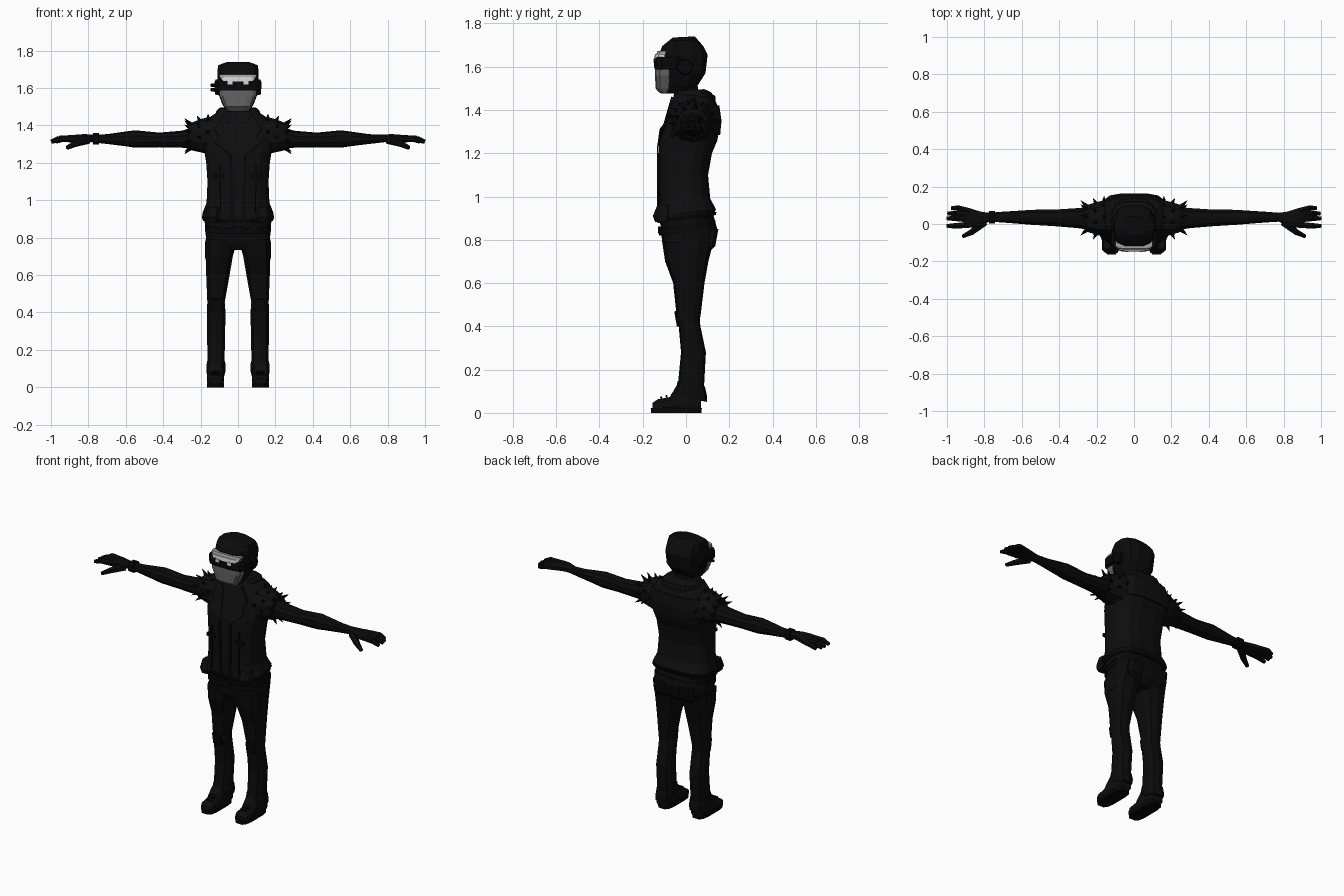
import bpy, bmesh, math
from mathutils import Vector


def material(name, r, g, b):
    m = bpy.data.materials.new(name)
    m.diffuse_color = (r, g, b, 1)
    return m


JACKET = material("black leather", 0.0042, 0.0042, 0.0044)
CLOTH = material("black cloth", 0.0032, 0.0032, 0.0034)
TRIM = material("dark trim", 0.0022, 0.0022, 0.0023)
MASK = material("mask grey", 0.13, 0.13, 0.13)
LIGHT = material("visor white", 0.68, 0.68, 0.68)
SILVER = material("visor silver", 0.36, 0.36, 0.36)


def finish(name, bm, mat):
    bmesh.ops.recalc_face_normals(bm, faces=bm.faces)
    me = bpy.data.meshes.new(name)
    bm.to_mesh(me)
    bm.free()
    me.materials.append(mat)
    ob = bpy.data.objects.new(name, me)
    bpy.context.collection.objects.link(ob)
    return ob


def loft(name, rows, mat, axis="z", n=12, p=0.7, tilt=None, side=1):
    """Skin rows of (t, a0, a1, b0, b1) bounds into a closed tube along an axis."""
    bm = bmesh.new()
    rings = []
    for i, (t, a0, a1, b0, b1) in enumerate(rows):
        ring = []
        for k in range(n):
            w = 2 * math.pi * (k + 0.5) / n
            c, s = math.cos(w), math.sin(w)
            m = math.cos(math.pi / n) ** p
            a = (a0 + a1) / 2 + (a1 - a0) / 2 * math.copysign(abs(c) ** p, c) / m
            b = (b0 + b1) / 2 + (b1 - b0) / 2 * math.copysign(abs(s) ** p, s) / m
            co = {"z": (a, b, t), "x": (t, a, b), "y": (a, t, b)}[axis]
            co = Vector((co[0] * side, co[1], co[2]))
            if tilt:
                co.z += tilt[i] * co.y
            ring.append(bm.verts.new(co))
        rings.append(ring)
    for r, q in zip(rings, rings[1:]):
        for k in range(n):
            j = (k + 1) % n
            bm.faces.new((r[k], r[j], q[j], q[k]))
    bm.faces.new(rings[0])
    bm.faces.new(rings[-1])
    return finish(name, bm, mat)


def tube(name, p0, p1, r0, r1, mat, n=6):
    p0, p1 = Vector(p0), Vector(p1)
    d = p1 - p0
    bm = bmesh.new()
    bmesh.ops.create_cone(bm, cap_ends=True, segments=n, radius1=r0, radius2=r1, depth=d.length)
    bm.transform(d.to_track_quat("Z", "Y").to_matrix().to_4x4())
    bmesh.ops.translate(bm, vec=(p0 + p1) / 2, verts=bm.verts)
    return finish(name, bm, mat)


def box(name, lo, hi, mat):
    lo, hi = Vector(lo), Vector(hi)
    bm = bmesh.new()
    bmesh.ops.create_cube(bm, size=1)
    for v in bm.verts:
        v.co = (lo + hi) / 2 + v.co * (hi - lo)
    return finish(name, bm, mat)


def plate(name, pts, mat, side=1, thick=0.009):
    bm = bmesh.new()
    bm.faces.new([bm.verts.new((x * side, y, z)) for x, y, z in pts])
    ob = finish(name, bm, mat)
    mod = ob.modifiers.new("thickness", "SOLIDIFY")
    mod.thickness = thick
    mod.offset = 0
    return ob


# Head with sloping crown, and neck
loft("head", [(1.475, -.06, .06, -.115, -.01), (1.515, -.085, .085, -.12, .055),
              (1.57, -.105, .105, -.12, .09), (1.655, -.11, .11, -.125, .10),
              (1.695, -.11, .11, -.11, .08), (1.722, -.105, .105, -.08, .055),
              (1.738, -.06, .06, -.06, .04)], CLOTH, p=.65, tilt=[0, 0, 0, 0, 0, .03, .05])
loft("neck", [(1.40, -.07, .07, -.05, .08), (1.47, -.06, .06, -.055, .06),
              (1.54, -.06, .06, -.06, .05)], CLOTH, n=8)

# Face mask, goggle band and bright visor strip
loft("face_mask", [(1.478, -.058, .058, -.122, -.06), (1.50, -.073, .073, -.141, -.06),
                   (1.56, -.098, .098, -.143, -.055), (1.60, -.10, .10, -.143, -.055)],
     MASK, p=.55)
loft("goggle_band", [(1.588, -.122, .122, -.144, -.01), (1.60, -.126, .126, -.147, -.01),
                     (1.632, -.126, .126, -.147, -.01), (1.645, -.12, .12, -.14, -.01)],
     TRIM, p=.55)
loft("visor_strip", [(1.634, -.092, .092, -.146, -.08), (1.658, -.092, .092, -.144, -.08)],
     LIGHT, p=.55)
loft("visor_top", [(1.656, -.099, .099, -.138, -.08), (1.672, -.099, .099, -.132, -.08)],
     SILVER, p=.55)
for s in (1, -1):
    box("visor_tooth", (s * .042 - .013, -.15, 1.618), (s * .042 + .013, -.143, 1.637), LIGHT)
    tube("ear_disc", (s * .09, -.005, 1.60), (s * .122, -.005, 1.60), .042, .034, TRIM, 8)
for z in (1.59, 1.615):
    tube("goggle_knob", (-.11, -.07, z), (-.145, -.075, z), .011, .009, TRIM)

# Jacket body with a hem that slopes up to the back
loft("jacket", [(.875, -.175, .175, -.115, .12), (.925, -.19, .19, -.128, .138),
                (.985, -.168, .168, -.125, .112), (1.10, -.163, .163, -.125, .102),
                (1.20, -.17, .17, -.126, .12), (1.26, -.18, .18, -.122, .145),
                (1.33, -.19, .19, -.10, .157), (1.40, -.185, .185, -.078, .154),
                (1.445, -.15, .15, -.062, .135), (1.475, -.105, .105, -.055, .10)],
     JACKET, n=16, tilt=[.16, .12, .05, 0, 0, 0, 0, 0, 0, 0])
loft("waistband", [(.895, -.186, .186, -.128, .137), (.91, -.192, .192, -.133, .142)],
     TRIM, n=16, tilt=[.14, .14])
loft("back_yoke", [(1.285, -.15, .15, .05, .158), (1.35, -.16, .16, .05, .164),
                   (1.42, -.14, .14, .05, .154)], JACKET)

# Raised collar, lapels, zip edges and pockets
loft("collar", [(1.44, -.125, .125, -.055, .13), (1.475, -.115, .115, -.05, .118),
                (1.492, -.10, .10, -.045, .085)], JACKET, tilt=[.05, .05, .05])
loft("collar_fold", [(1.437, -.085, .085, .09, .137), (1.465, -.08, .08, .08, .135),
                     (1.485, -.075, .075, .06, .10)], JACKET)
for s in (1, -1):
    plate("lapel", [(.035, -.128, 1.235), (.125, -.118, 1.31), (.10, -.096, 1.34),
                    (.125, -.08, 1.38), (.075, -.064, 1.46), (.05, -.075, 1.42)], JACKET, s)
    plate("front_edge", [(.022, -.13, .88), (.04, -.13, .88), (.045, -.13, 1.235),
                         (.032, -.13, 1.235)], TRIM, s, .006)
    plate("front_seam", [(.09, -.126, .93), (.096, -.126, .93), (.10, -.124, 1.2),
                         (.094, -.124, 1.2)], TRIM, s, .006)
    loft("hip_pocket", [(.882, .105, .165, -.143, -.07), (.91, .10, .172, -.153, -.07),
                        (.96, .105, .165, -.133, -.07)], JACKET, n=8, p=.6, side=s)
    box("chest_pocket", (s * .10 - .03, -.13, 1.12), (s * .10 + .03, -.117, 1.14), TRIM)

# Hips, belt and seat
loft("hips", [(.735, -.15, .15, -.085, .09), (.77, -.17, .17, -.105, .128),
              (.84, -.174, .174, -.114, .145), (.93, -.165, .165, -.115, .12)], CLOTH, n=14)
loft("belt", [(.838, -.176, .176, -.122, .135), (.868, -.176, .176, -.122, .135)],
     TRIM, n=14, tilt=[.15, .15])
box("belt_buckle", (-.03, -.129, .828), (.03, -.115, .862), TRIM)

for s in (1, -1):
    # Trousers with knee patch, back pocket and cuff
    loft("trouser_leg", [(.10, .073, .163, -.038, .08), (.28, .069, .165, -.021, .09),
                         (.40, .067, .165, -.032, .065), (.43, .069, .165, -.045, .062),
                         (.455, .071, .164, -.042, .066), (.60, .045, .17, -.057, .083),
                         (.70, .028, .173, -.093, .10), (.79, .002, .174, -.106, .122)],
         CLOTH, n=10, side=s)
    loft("trouser_cuff", [(.07, .074, .165, -.03, .094), (.10, .066, .169, -.044, .094),
                          (.14, .069, .166, -.036, .085)], CLOTH, n=10, side=s, tilt=[-.2] * 3)
    plate("knee_patch", [(.09, -.038, .40), (.145, -.038, .40), (.145, -.05, .47),
                         (.09, -.05, .47)], TRIM, s)
    loft("back_pocket", [(.75, .05, .125, .06, .112), (.77, .04, .14, .06, .135),
                         (.85, .04, .14, .06, .15)], CLOTH, n=8, p=.5, side=s)
    box("thigh_pocket", (s * .168 - .008, -.035, .69), (s * .168 + .008, .045, .78), CLOTH)

    # Shoe with sole and laces
    loft("shoe", [(-.155, .088, .152, .01, .046), (-.13, .078, .163, .01, .062),
                  (-.075, .076, .165, .01, .072), (-.04, .078, .163, .01, .13),
                  (.04, .078, .163, .01, .13), (.07, .083, .158, .01, .09)],
         JACKET, "y", n=10, p=.6, side=s)
    loft("sole", [(0, .075, .165, -.161, .072), (.022, .075, .166, -.163, .073)],
         TRIM, n=12, p=.55, side=s)
    for k in range(3):
        y = -.115 + k * .025
        tube("lace", (s * .10, y, .071 + k * .006), (s * .142, y, .071 + k * .006), .006, .006, TRIM, 5)

    # Arm tapering to the wrist
    loft("arm", [(.12, -.045, .10, 1.26, 1.42), (.22, -.035, .093, 1.275, 1.395),
                 (.30, -.022, .085, 1.283, 1.37), (.42, -.012, .077, 1.285, 1.36),
                 (.55, -.004, .076, 1.283, 1.372), (.60, .0, .072, 1.29, 1.366),
                 (.70, .008, .066, 1.302, 1.352), (.80, .014, .058, 1.313, 1.35)],
         CLOTH, "x", n=10, p=.85, side=s)

    # Torn sleeve cap with spikes
    loft("sleeve_cap", [(.12, -.07, .135, 1.24, 1.448), (.19, -.06, .12, 1.258, 1.433),
                        (.24, -.045, .105, 1.268, 1.415), (.265, -.04, .098, 1.274, 1.402)],
         JACKET, "x", n=10, p=.85, side=s)
    for row, (x, r, out, turn) in enumerate([(.25, .062, .035, 0), (.20, .078, .018, .4),
                                             (.16, .086, .0, .1)]):
        for k in range(9):
            w = 2 * math.pi * k / 9 + turn
            if row and math.sin(w) < -.3:
                continue
            c, h = math.cos(w), math.sin(w)
            base = (s * x, .03 + r * c, 1.342 + r * h)
            tip = (s * (x + out), .03 + (r + .034) * c, 1.342 + (r + .034) * h)
            tube("shoulder_spike", base, tip, .014, .001, TRIM, 5)

    # Hand: palm, four fingers and thumb
    loft("palm", [(.775, .012, .06, 1.313, 1.35), (.82, -.01, .066, 1.312, 1.354),
                  (.87, -.02, .082, 1.312, 1.35), (.905, -.016, .088, 1.308, 1.346)],
         CLOTH, "x", n=8, side=s)
    for y0, x1, y1 in ((-.004, 1.0, -.01), (.025, 1.0, .03), (.047, .995, .056), (.068, .975, .085)):
        mid = (s * (.955 if x1 > .98 else .94), y1, 1.328)
        tube("finger", (s * .88, y0, 1.33), mid, .019, .017, CLOTH)
        tube("fingertip", mid, (s * x1, y1, 1.313), .017, .011, CLOTH)
    tube("thumb", (s * .80, .01, 1.325), (s * .87, -.045, 1.303), .024, .018, CLOTH)
    tube("thumb_tip", (s * .865, -.042, 1.305), (s * .915, -.066, 1.28), .018, .011, CLOTH)

# Wristband on one arm
loft("wristband", [(.742, .002, .07, 1.298, 1.36), (.775, .002, .07, 1.298, 1.36)],
     TRIM, "x", n=8, side=-1)
